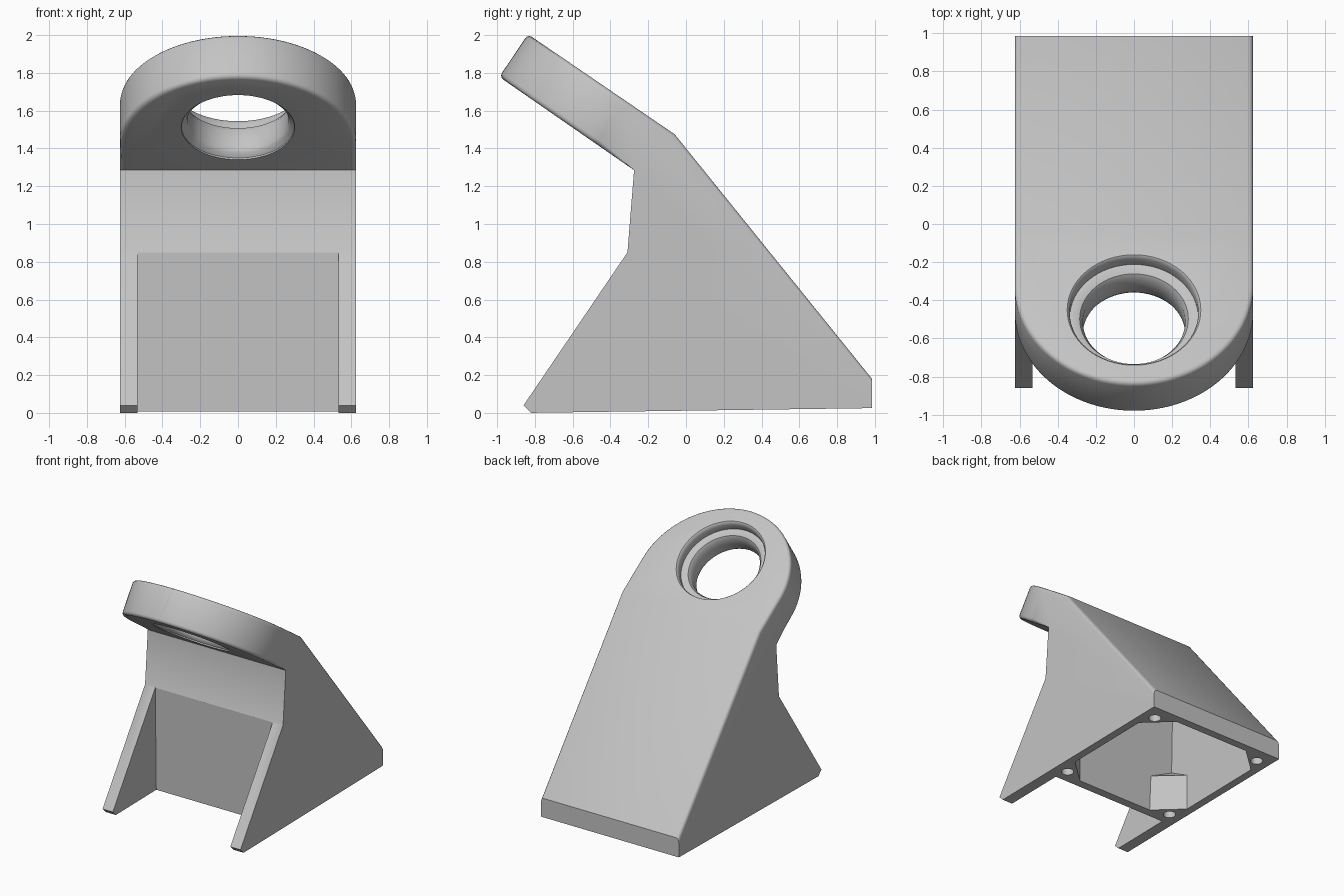
import bpy, bmesh, math
from mathutils import Vector, Matrix

cube = bpy.data.objects.get("Cube")
if cube:
    bpy.data.objects.remove(cube, do_unlink=True)

HALF = 0.625                                   # half width of the bracket
ARM = Vector((0, -0.83, 0.558)).normalized()   # along the tilted arm
NORMAL = Vector((0, 0.558, 0.83)).normalized() # out of the arm's upper face
TIP = Vector((0, -0.837, 2.005))               # top edge of the rounded end
SLOPE = Vector((0, 1.295, 1.045)).normalized() # out of the sloping back


def prism(name, points, depth):
    """Solid from a loop of points pushed along a vector."""
    bm = bmesh.new()
    face = bm.faces.new([bm.verts.new(p) for p in points])
    top = bmesh.ops.extrude_face_region(bm, geom=[face])["geom"]
    bmesh.ops.translate(bm, vec=depth, verts=[v for v in top if isinstance(v, bmesh.types.BMVert)])
    bmesh.ops.recalc_face_normals(bm, faces=bm.faces)
    return finish(bm, name)


def finish(bm, name):
    mesh = bpy.data.meshes.new(name)
    bm.to_mesh(mesh)
    bm.free()
    obj = bpy.data.objects.new(name, mesh)
    bpy.context.collection.objects.link(obj)
    return obj


def side_prism(name, profile, half):
    return prism(name, [(-half, y, z) for y, z in profile], (2 * half, 0, 0))


def cut(target, cutter, operation="DIFFERENCE"):
    """Apply a boolean and discard the cutter."""
    mod = target.modifiers.new("cut", "BOOLEAN")
    mod.operation, mod.solver, mod.object = operation, "EXACT", cutter
    bpy.context.view_layer.objects.active = target
    bpy.ops.object.modifier_apply(modifier=mod.name)
    bpy.data.objects.remove(cutter, do_unlink=True)


# Body: side profile, rounded off at the arm's end
body = side_prism("bracket_body", [
    (-0.86, 0.04), (-0.82, 0), (0.985, 0.025), (0.985, 0.18), (-0.06, 1.475),
    (-0.837, 2.005), (-0.99, 1.78), (-0.275, 1.285), (-0.31, 0.85)], HALF + 0.05)
centre = TIP - ARM * HALF
outline = []
for i in range(49):
    a = math.pi * i / 48
    outline.append(centre + Vector((HALF * math.cos(a), 0, 0)) + ARM * HALF * math.sin(a))
outline += [p - ARM * 3 for p in (outline[-1], outline[0])]
outline = [p + NORMAL for p in outline]
cut(body, prism("arm_outline", outline, NORMAL * -4), "INTERSECT")

# Soft edges around the arm and down the sloping back
bm = bmesh.new()
bm.from_mesh(body.data)
bmesh.ops.dissolve_limit(bm, angle_limit=0.01, verts=bm.verts, edges=bm.edges)
soft = [e for e in bm.edges if len(e.link_faces) == 2 and e.is_convex
        and e.calc_face_angle() > 0.8
        and any(abs(f.normal.dot(NORMAL)) > 0.99 or f.normal.dot(SLOPE) > 0.99
                for f in e.link_faces)]
bmesh.ops.bevel(bm, geom=soft, offset=0.025, segments=3, profile=0.5, affect="EDGES")
bm.to_mesh(body.data)
bm.free()

# Gap that leaves two side gussets at the front
cut(body, side_prism("gusset_gap", [
    (-1.2, -0.1), (-0.296, -0.1), (-0.311, 0.855), (-1.2, 0.855)], 0.532))

# Hollow inside, with solid bosses in its four corners
hollow = side_prism("hollow", [
    (-0.23, -0.1), (0.92, -0.1), (0.92, 0.15), (0, 1.29), (-0.2, 1.29)], 0.56)
for sx in (-1, 1):
    for y, sy in ((-0.23, -1), (0.92, 1)):
        x = sx * 0.56
        bm = bmesh.new()
        o = 0.05
        plan = [(x + sx * o, y + sy * o), (x + sx * o, y - sy * 0.24), (x - sx * 0.27, y + sy * o)]
        low = [bm.verts.new((*p, -0.2)) for p in plan]
        high = [bm.verts.new((*p, h)) for p, h in zip(plan, (0.47, 0.31, 0.31))]
        bm.faces.new(low)
        bm.faces.new(high)
        for i in range(3):
            j = (i + 1) % 3
            bm.faces.new((low[i], low[j], high[j], high[i]))
        bmesh.ops.recalc_face_normals(bm, faces=bm.faces)
        cut(hollow, finish(bm, "boss"))
cut(body, hollow)

# Screw holes in the bosses
for x in (-0.51, 0.51):
    for y in (-0.185, 0.855):
        ring = [(x + 0.047 * math.cos(math.tau * i / 24),
                 y + 0.047 * math.sin(math.tau * i / 24), -0.1) for i in range(24)]
        cut(body, prism("screw_hole", ring, (0, 0, 0.22)))

# Stepped bore through the arm
bm = bmesh.new()
bore = [(0, 0.1), (0.36, 0.1), (0.36, 0.005), (0.345, -0.008), (0.337, -0.03), (0.337, -0.08),
        (0.315, -0.08), (0.285, -0.092), (0.268, -0.12), (0.268, -0.235),
        (0.277, -0.255), (0.30, -0.272), (0.30, -0.4), (0, -0.4)]
verts = [bm.verts.new((r, 0, h)) for r, h in bore]
edges = [bm.edges.new(pair) for pair in zip(verts, verts[1:])]
bmesh.ops.spin(bm, geom=verts + edges, cent=(0, 0, 0), axis=(0, 0, 1),
               angle=math.tau, steps=64, use_duplicate=False)
bmesh.ops.remove_doubles(bm, verts=bm.verts, dist=0.0005)
bmesh.ops.recalc_face_normals(bm, faces=bm.faces)
frame = Matrix((Vector((1, 0, 0)), -ARM, NORMAL)).transposed().to_4x4()
bmesh.ops.transform(bm, verts=bm.verts,
                    matrix=Matrix.Translation(TIP - ARM * 0.47) @ frame)
cut(body, finish(bm, "bore"))

# Plain grey finish
grey = bpy.data.materials.new("plain_grey")
grey.use_nodes = True
color = (0.55, 0.55, 0.55, 1)
grey.diffuse_color = color
grey.node_tree.nodes["Principled BSDF"].inputs["Base Color"].default_value = color
body.data.materials.clear()
body.data.materials.append(grey)
for poly in body.data.polygons:
    poly.material_index = 0

bpy.ops.object.select_all(action="DESELECT")
body.select_set(True)
bpy.context.view_layer.objects.active = body
bpy.ops.object.shade_smooth_by_angle(angle=math.radians(35))
